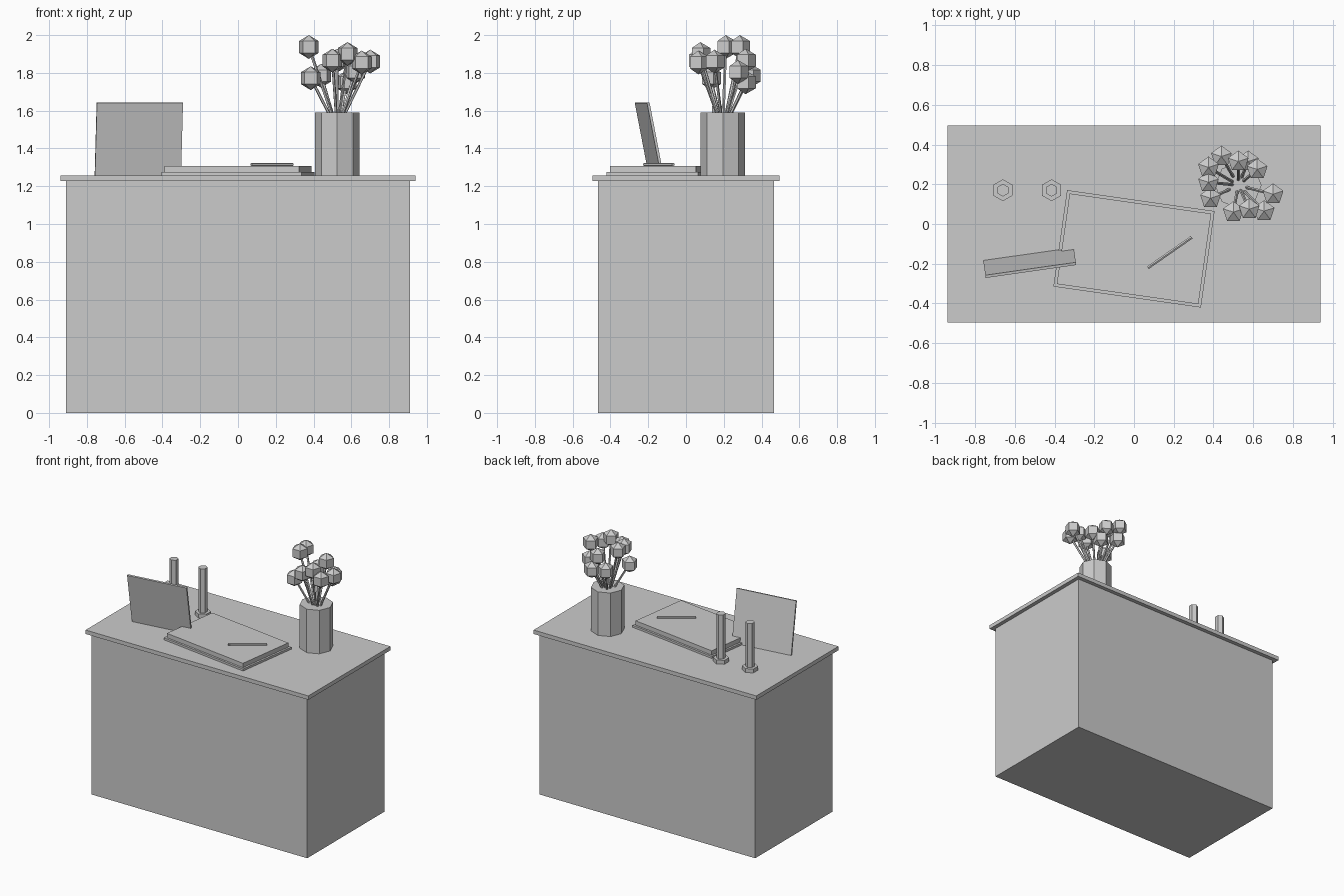
import bpy
from math import radians, pi
from mathutils import Vector

if "Cube" in bpy.data.objects:
    bpy.data.objects.remove(bpy.data.objects["Cube"], do_unlink=True)

grey = bpy.data.materials.new("plain grey")
grey.use_nodes = True
COLOUR = (0.6, 0.6, 0.6, 1)
grey.diffuse_color = COLOUR
grey.node_tree.nodes["Principled BSDF"].inputs["Base Color"].default_value = COLOUR


def finish(name):
    ob = bpy.context.object
    ob.name = name
    ob.data.materials.append(grey)
    return ob


def box(name, size, loc, rot=(0, 0, 0)):
    bpy.ops.mesh.primitive_cube_add(size=1, location=loc, rotation=rot)
    ob = finish(name)
    ob.scale = size
    return ob


def prism(name, sides, radius, x, y, z0, z1):
    bpy.ops.mesh.primitive_cylinder_add(vertices=sides, radius=radius, depth=z1 - z0,
                                        location=(x, y, (z0 + z1) / 2))
    return finish(name)


def rod(name, start, end, radius, sides):
    a, b = Vector(start), Vector(end)
    d = b - a
    bpy.ops.mesh.primitive_cylinder_add(vertices=sides, radius=radius, depth=d.length,
                                        location=(a + b) / 2,
                                        rotation=d.to_track_quat("Z", "Y").to_euler())
    return finish(name)


# Desk body and overhanging top
TOP = 1.258
box("desk_body", (1.82, 0.93, 1.23), (0, 0, 0.615))
box("desk_top", (1.88, 0.99, 0.03), (0, 0, TOP - 0.015))

# Guest book: cover with a smaller block of pages
turn = radians(-8.1)
box("book_cover", (0.75, 0.49, 0.016), (0, -0.125, TOP + 0.008), (0, 0, turn))
box("book_pages", (0.72, 0.46, 0.033), (0, -0.125, TOP + 0.0325), (0, 0, turn))
rod("pen", (0.07, -0.22, 1.315), (0.29, -0.067, 1.315), 0.009, 6)

# Sign board leaning forward
box("sign_board", (0.46, 0.014, 0.393), (-0.525, -0.195, TOP + 0.192),
    (radians(11), 0, radians(8.1)))

# Pair of candlesticks
for side, x in (("right", -0.66), ("left", -0.415)):
    prism(side + "_candle_base", 6, 0.055, x, 0.17, TOP, TOP + 0.03)
    prism(side + "_candle", 6, 0.032, x, 0.17, TOP + 0.03, 1.624)

# Vase with a bunch of round flowers
prism("vase", 8, 0.117, 0.525, 0.195, TOP, 1.59)
HEADS = [(0.375, 0.285, 1.937), (0.375, 0.21, 1.937), (0.385, 0.13, 1.772),
         (0.44, 0.34, 1.785), (0.525, 0.315, 1.865), (0.575, 0.315, 1.75),
         (0.62, 0.275, 1.805), (0.70, 0.15, 1.86), (0.50, 0.06, 1.865),
         (0.58, 0.075, 1.90), (0.655, 0.065, 1.855)]
for i, head in enumerate(HEADS, 1):
    rod(f"stem_{i}", (0.525, 0.195, 1.5), head, 0.008, 5)
    bpy.ops.mesh.primitive_uv_sphere_add(segments=5, ring_count=3, radius=0.063, location=head)
    finish(f"flower_{i}")
